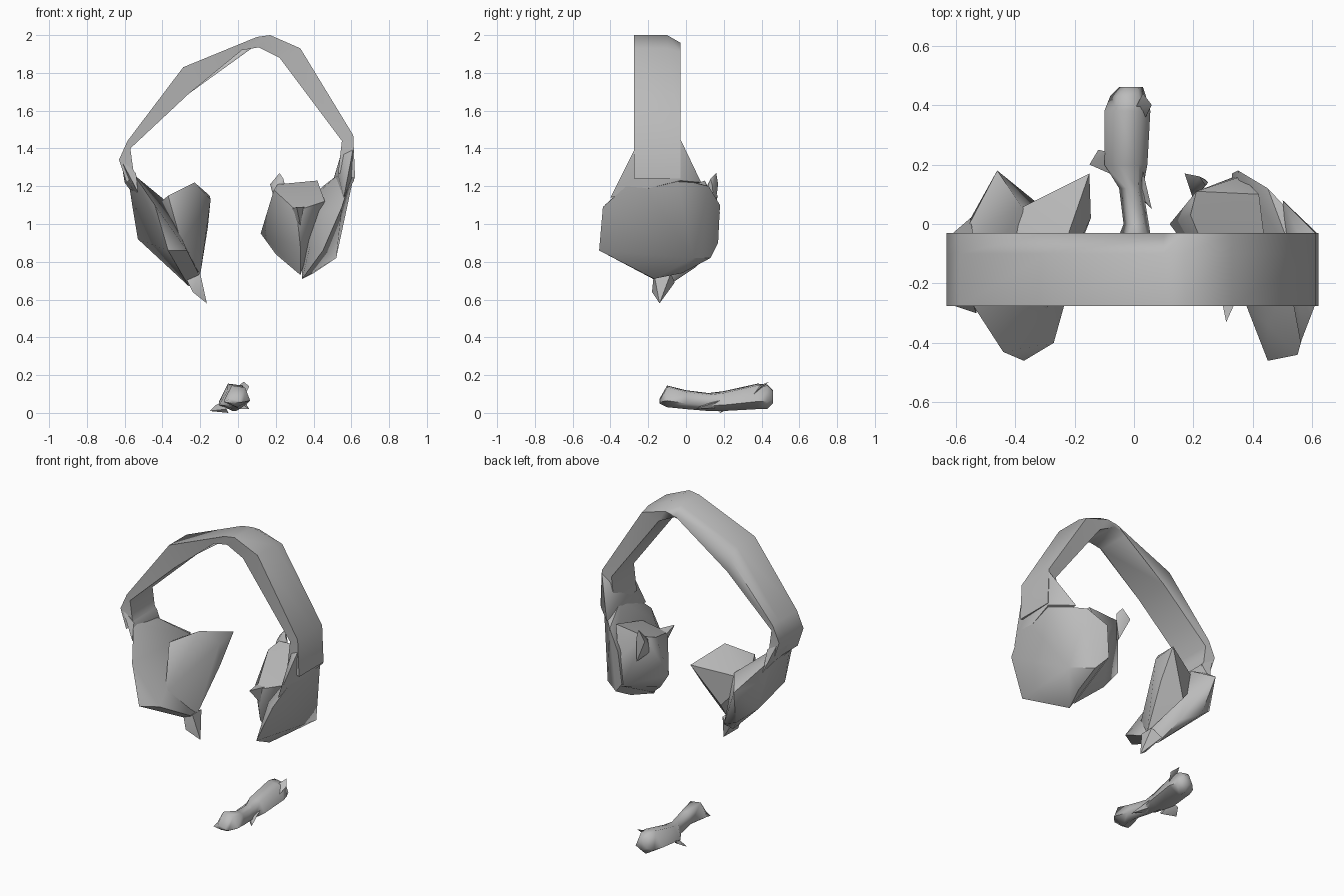
import bpy, bmesh, math

grey = bpy.data.materials.new("plain grey")
grey.diffuse_color = (0.5, 0.5, 0.5, 1)


def finish(name, bm, angle=75):
    bmesh.ops.recalc_face_normals(bm, faces=bm.faces)
    me = bpy.data.meshes.new(name)
    bm.to_mesh(me)
    bm.free()
    me.materials.append(grey)
    ob = bpy.data.objects.new(name, me)
    bpy.context.collection.objects.link(ob)
    bpy.ops.object.select_all(action='DESELECT')
    ob.select_set(True)
    bpy.context.view_layer.objects.active = ob
    bpy.ops.object.shade_smooth_by_angle(angle=math.radians(angle))
    return ob


def hull(name, pts, angle=50):
    """Faceted solid wrapped round a few corner points."""
    bm = bmesh.new()
    for p in pts:
        bm.verts.new(p)
    bmesh.ops.convex_hull(bm, input=bm.verts[:])
    bmesh.ops.delete(bm, geom=[v for v in bm.verts if not v.link_faces], context='VERTS')
    return finish(name, bm, angle)


def loft(name, rings):
    """Skin through closed sections with equal point counts."""
    bm = bmesh.new()
    rows = [[bm.verts.new(p) for p in r] for r in rings]
    n = len(rows[0])
    for a, b in zip(rows, rows[1:]):
        for i in range(n):
            j = (i + 1) % n
            bm.faces.new((a[i], a[j], b[j], b[i]))
    bm.faces.new(rows[0])
    bm.faces.new(rows[-1][::-1])
    return finish(name, bm)


# headband: outer x, z, inner x, z at each station, and drop of the back edge
stations = [(-.59, 1.22, -.54, 1.26, 0), (-.63, 1.34, -.555, 1.29, 0), (-.585, 1.44, -.57, 1.40, 0),
            (-.29, 1.83, -.26, 1.69, .05), (.10, 1.99, .02, 1.92, .04), (.17, 2.0, .11, 1.935, .04),
            (.33, 1.93, .22, 1.88, .02), (.61, 1.47, .55, 1.44, 0), (.62, 1.24, .53, 1.27, 0)]
loft("headband", [[(xo, -.275, zo), (xo, -.10, zo), (xo, -.03, zo - d), (xi, -.04, zi), (xi, -.265, zi)]
                  for xo, zo, xi, zi, d in stations])

# right yoke spreading from the band into the cup
hull("right_yoke", [(.61, -.27, 1.40), (.61, -.03, 1.45), (.56, -.05, 1.42), (.56, -.26, 1.38),
                    (.615, -.03, 1.23), (.60, -.27, 1.24), (.53, -.24, 1.26), (.50, .08, 1.22),
                    (.56, -.40, 1.14)])
# left yoke
hull("left_yoke", [(-.62, -.27, 1.34), (-.62, -.04, 1.34), (-.60, -.04, 1.22), (-.58, -.27, 1.24),
                   (-.54, -.27, 1.27), (-.54, -.04, 1.27), (-.55, .02, 1.15), (-.53, -.30, 1.17)])

# right ear cup: tilted octagonal shell
hull("right_ear_cup", [(.45, -.46, .86), (.55, -.44, 1.09), (.60, -.26, 1.25), (.61, -.05, 1.24),
                       (.52, .04, .82), (.34, -.17, .71), (.40, -.02, .74), (.45, .12, 1.2),
                       (.35, .18, 1.10), (.33, .17, .90), (.40, .13, .82),
                       (.45, -.34, 1.06), (.38, -.28, .88), (.54, -.12, 1.27)])
# right cushion, reaching inwards and forwards to a torn fin
hull("right_cushion", [(.12, .0, .95), (.19, .03, 1.18), (.21, .11, 1.21), (.20, -.03, .84),
                       (.25, -.12, 1.08), (.25, -.16, .98), (.36, .16, 1.05), (.34, .16, .88),
                       (.33, -.14, .73), (.33, -.25, .88), (.31, -.26, 1.07), (.46, -.22, 1.12),
                       (.42, .10, 1.23)])
hull("right_cushion_fin", [(.31, -.33, 1.09), (.28, -.18, 1.08), (.31, -.18, .95),
                           (.36, -.22, 1.09), (.34, -.22, .95)])
# crumpled clip on the right cup
hull("right_cup_clip", [(.19, .11, 1.20), (.24, .13, 1.24), (.17, .17, 1.21), (.22, .16, 1.27),
                        (.25, .14, 1.20), (.24, .15, 1.06), (.20, .08, 1.10)])

# left ear cup: tilted shell, inner cushion and lower spike
hull("left_ear_cup", [(-.44, -.43, 1.10), (-.37, -.46, .86), (-.27, -.40, .86), (-.55, -.26, 1.26),
                      (-.58, -.05, 1.23), (-.56, .0, 1.10), (-.53, .04, .92), (-.46, .18, 1.06),
                      (-.42, .10, .83), (-.20, -.15, .72), (-.26, -.10, .67), (-.30, .05, .77),
                      (-.38, .06, 1.12)])
hull("left_cushion", [(-.37, -.16, 1.15), (-.23, -.06, 1.22), (-.15, .17, 1.15), (-.145, .02, 1.13),
                      (-.16, .05, .98), (-.20, -.12, .73), (-.30, .08, .90), (-.45, .02, 1.08),
                      (-.30, -.12, 1.05), (-.30, -.30, .90)])
hull("left_cup_spike", [(-.165, -.14, .58), (-.24, -.18, .64), (-.26, -.06, .69),
                        (-.20, -.17, .74), (-.20, -.08, .74), (-.28, -.15, .72)])

# detached microphone: y, left x, right x, bottom z, top z
mic = [(-.14, -.075, .03, .05, .075), (-.10, -.075, .065, .03, .145), (.0, -.035, .05, .02, .12),
       (.12, -.05, .03, .01, .105), (.20, -.10, .045, .01, .115), (.38, -.10, .055, .02, .155),
       (.43, -.08, .04, .02, .15), (.46, -.05, .03, .05, .12)]
loft("microphone", [[(l, y, b + .3 * (t - b)), (l * .5 + r * .5, y, b), (r, y, b + .3 * (t - b)),
                     (r * .8 + l * .2, y, t - .01), (l * .7 + r * .3, y, t)]
                    for y, l, r, b, t in mic])
# small torn corners on the microphone
hull("mic_left_corner", [(-.15, .20, .01), (-.12, .25, .04), (-.08, .24, .06), (-.06, .16, .02),
                         (-.05, .18, .0)])
hull("mic_right_corner", [(.06, .05, .02), (.0, .20, .03), (.02, .22, .08), (-.05, .16, .02),
                          (.0, .12, .06)])
hull("mic_top_corner", [(.06, .40, .14), (.03, .44, .165), (.0, .38, .14), (.04, .36, .10)])
